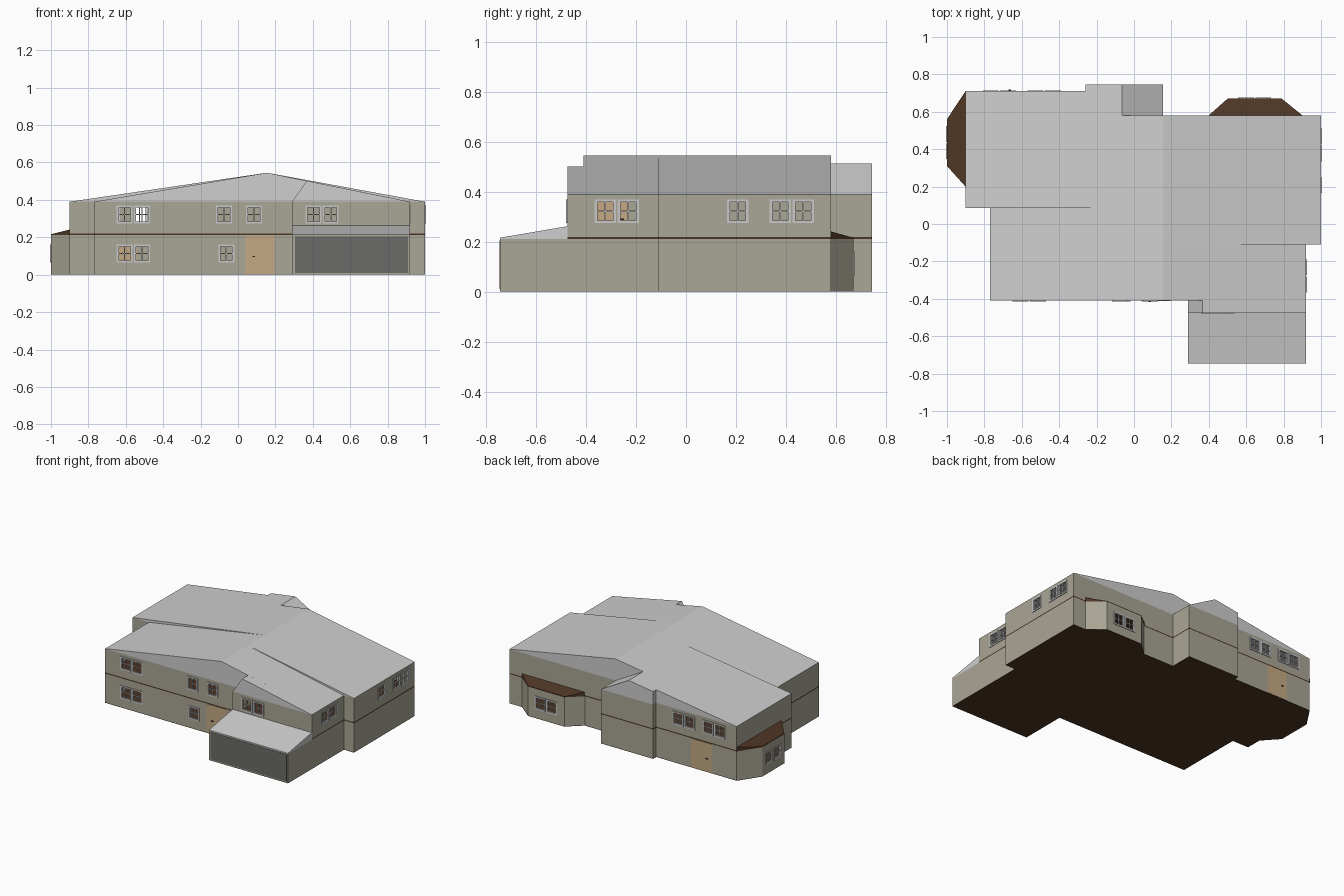
import bpy, bmesh
from mathutils import Vector, Matrix

if "Cube" in bpy.data.objects:
    bpy.data.objects.remove(bpy.data.objects["Cube"])


def material(name, r, g, b):
    m = bpy.data.materials.new(name)
    m.diffuse_color = (r, g, b, 1)
    m.use_nodes = True
    m.node_tree.nodes["Principled BSDF"].inputs["Base Color"].default_value = m.diffuse_color
    return m


WALL = material("wall beige grey", .40, .385, .305)
ROOF = material("roof light grey", .62, .62, .62)
FRAME = material("window frame grey", .58, .58, .58)
BROWN = material("dark brown", .078, .037, .018)
TAN = material("door tan", .56, .40, .23)
GARAGE = material("garage door grey", .145, .145, .138)
BLACK = material("handle dark", .02, .015, .012)


def finish(bm, name, mat, fix=True):
    if fix:
        bmesh.ops.recalc_face_normals(bm, faces=bm.faces[:])
    me = bpy.data.meshes.new(name)
    bm.to_mesh(me)
    bm.free()
    me.materials.append(mat)
    ob = bpy.data.objects.new(name, me)
    bpy.context.collection.objects.link(ob)
    return ob


def prism(name, pts, vec, mat):
    """Extrude a flat 3D polygon along vec into a closed solid."""
    bm = bmesh.new()
    f = bm.faces.new([bm.verts.new(p) for p in pts])
    new = bmesh.ops.extrude_face_region(bm, geom=[f], use_keep_orig=True)["geom"]
    bmesh.ops.translate(bm, vec=Vector(vec),
                        verts=[v for v in new if isinstance(v, bmesh.types.BMVert)])
    return finish(bm, name, mat)


def add_box(bm, base, s0, s1, z0, z1, d0, d1):
    """Box in a wall frame: s along the wall, z up, d outward."""
    m = base @ Matrix.Translation(((s0 + s1) / 2, -(d0 + d1) / 2, (z0 + z1) / 2))
    m = m @ Matrix.Diagonal((s1 - s0, d1 - d0, z1 - z0, 1))
    bmesh.ops.create_cube(bm, size=1, matrix=m)


def wall_frame(p, q):
    """Local x runs from p to q, local -y points out of the house."""
    u = (Vector(q) - Vector(p)).normalized()
    return Matrix(((u.x, -u.y, 0, p[0]), (u.y, u.x, 0, p[1]),
                   (0, 0, 1, 0), (0, 0, 0, 1)))


def window(base, s, z):
    w, h, e, b = .0425, .0475, .011, .003
    bm = bmesh.new()
    for a in (-1, 1):   # border
        add_box(bm, base, *sorted((s + a * w, s + a * (w - e))), z - h, z + h, -.008, .005)
        add_box(bm, base, s - w + e, s + w - e, *sorted((z + a * h, z + a * (h - e))), -.008, .005)
    # cross bars
    add_box(bm, base, s - b, s + b, z - h + e, z + h - e, -.005, .002)
    add_box(bm, base, s - w + e, s + w - e, z - b, z + b, -.005, .0022)
    finish(bm, "window_frame", FRAME)


def wall(name, p, q, z0, z1, holes):
    """Wall panel with rectangular openings, thickened inward."""
    length = (Vector(q) - Vector(p)).length
    base = wall_frame(p, q)
    w, h = .038, .043
    ss = sorted({0, length} | {s + a * w for s, z in holes for a in (-1, 1)})
    zs = sorted({z0, z1} | {round(z + a * h, 4) for s, z in holes for a in (-1, 1)})
    bm = bmesh.new()
    grid = [[bm.verts.new(base @ Vector((s, 0, z))) for z in zs] for s in ss]
    for i in range(len(ss) - 1):
        for j in range(len(zs) - 1):
            cs, cz = (ss[i] + ss[i + 1]) / 2, (zs[j] + zs[j + 1]) / 2
            if any(abs(cs - s) < w and abs(cz - z) < h for s, z in holes):
                continue
            bm.faces.new((grid[i][j], grid[i + 1][j], grid[i + 1][j + 1], grid[i][j + 1]))
    ob = finish(bm, name, WALL, False)
    m = ob.modifiers.new("thickness", "SOLIDIFY")
    m.thickness, m.offset = .006, -1


def door(name, p, q, z0, z1, knob):
    base = wall_frame(p, q)
    length = (Vector(q) - Vector(p)).length
    bm = bmesh.new()
    add_box(bm, base, 0, length, z0, z1, -.007, .002)
    finish(bm, name, TAN)
    bm = bmesh.new()
    zc = z0 + (z1 - z0) * .46
    add_box(bm, base, knob - .007, knob + .007, zc - .003, zc + .003, -.012, .008)
    finish(bm, name + "_handle", BLACK)


def storey(name, plan, z0, z1, zw, wins):
    """Walls round a plan; each window (x, y, count) goes to the wall it lies on."""
    for i, p in enumerate(plan):
        q = plan[(i + 1) % len(plan)]
        inv = wall_frame(p, q).inverted()
        length = (Vector(q) - Vector(p)).length
        holes = []
        for x, y, n in wins:
            loc = inv @ Vector((x, y, 0))
            if abs(loc.y) < .004 and 0 < loc.x < length:
                holes += [(loc.x, zw)] if n == 1 else [(loc.x - .046, zw), (loc.x + .046, zw)]
        wall(name + "_wall", p, q, z0, z1, holes)
        for s, z in holes:
            window(wall_frame(p, q), s, z)


# plans, counter-clockwise from the front left corner
lower = [(-.77, -.41), (.29, -.41), (.29, -.745), (.92, -.745), (.92, -.11), (1, -.11),
         (1, .58), (.9, .58), (.79, .67), (.5, .67), (.4, .58), (.155, .58),
         (.155, .745), (-.26, .745), (-.26, .71), (-.9, .71), (-1, .56), (-1, .31),
         (-.9, .2), (-.9, .085), (-.77, .085)]
upper = [(-.77, -.41), (.29, -.41), (.29, -.475), (.92, -.475), (.92, -.11), (1, -.11),
         (1, .58), (.155, .58), (.155, .745), (-.26, .745), (-.26, .71), (-.9, .71),
         (-.9, .085), (-.77, .085)]

# floors and storeys
prism("ground_floor", [(x, y, 0) for x, y in lower], (0, 0, .003), BROWN)
storey("lower", lower, .003, .211, .113,
       [(-.56, -.41, 2), (-.0625, -.41, 1), (.645, .67, 2), (-1, .435, 2)])
prism("upper_floor", [(x, y, .211) for x, y in upper], (0, 0, .008), BROWN)
storey("upper", upper, .219, .39, .322,
       [(-.56, -.41, 2), (-.075, -.41, 1), (.085, -.41, 1), (.45, -.475, 2),
        (.92, -.277, 2), (1, .207, 1), (1, .423, 2), (-.48, .71, 2), (-.72, .71, 2)])

# main roof, one profile slice per depth range
RIDGE = (.155, .545)
slices = [
    ("roof_left_back", .085, .58, [(-.9, .39), (.155, .39), RIDGE]),
    ("roof_left_front", -.41, .085, [(-.77, .39), (.155, .39), RIDGE]),
    ("roof_right_back", -.11, .58, [(.155, .39), (1, .39), RIDGE]),
    ("roof_right_front", -.41, -.11, [(.155, .39), (.92, .39), RIDGE]),
    ("roof_front_wing", -.475, -.41, [(.29, .39), (.92, .39), (.367, .502)]),
    ("roof_rear", .58, .71, [(-.9, .39), (.155, .39), (-.065, .5127)]),
    ("roof_rear_stub", .71, .745, [(-.26, .39), (.155, .39), (-.065, .5127), (-.26, .484)]),
]
for name, y0, y1, prof in slices:
    prism(name, [(x, y0, z) for x, z in prof], (0, y1 - y0, 0), ROOF)

# garage roof and door
prism("garage_roof", [(.29, -.745, .211), (.29, -.4751, .211), (.29, -.4751, .262),
                      (.29, -.745, .216)], (.63, 0, 0), ROOF)
bm = bmesh.new()
add_box(bm, wall_frame((.305, -.745), (.91, -.745)), 0, .605, .01, .205, -.007, .002)
finish(bm, "garage_door", GARAGE)

# bay roofs: inner edge high, outer edge low
for name, inner, outer in [("bay_roof_back", [(.4, .581), (.9, .581)], [(.5, .67), (.79, .67)]),
                           ("bay_roof_left", [(-.901, .2), (-.901, .71)], [(-1, .31), (-1, .56)])]:
    bm = bmesh.new()
    for pts, top in ((inner, .241), (outer, .216)):
        for x, y in pts:
            bm.verts.new((x, y, .211))
            bm.verts.new((x, y, top))
    bmesh.ops.convex_hull(bm, input=bm.verts[:])
    finish(bm, name, BROWN)

# doors
door("front_door", (.04, -.41), (.195, -.41), .003, .209, .045)
door("back_door", (-.54, .71), (-.70, .71), .003, .209, .125)

# upstairs partition and door seen through the side window
wall("partition_wall", (.29, -.40), (.29, -.11), .219, .39, [])
door("inner_door", (.29, -.37), (.29, -.235), .219, .375, .115)
